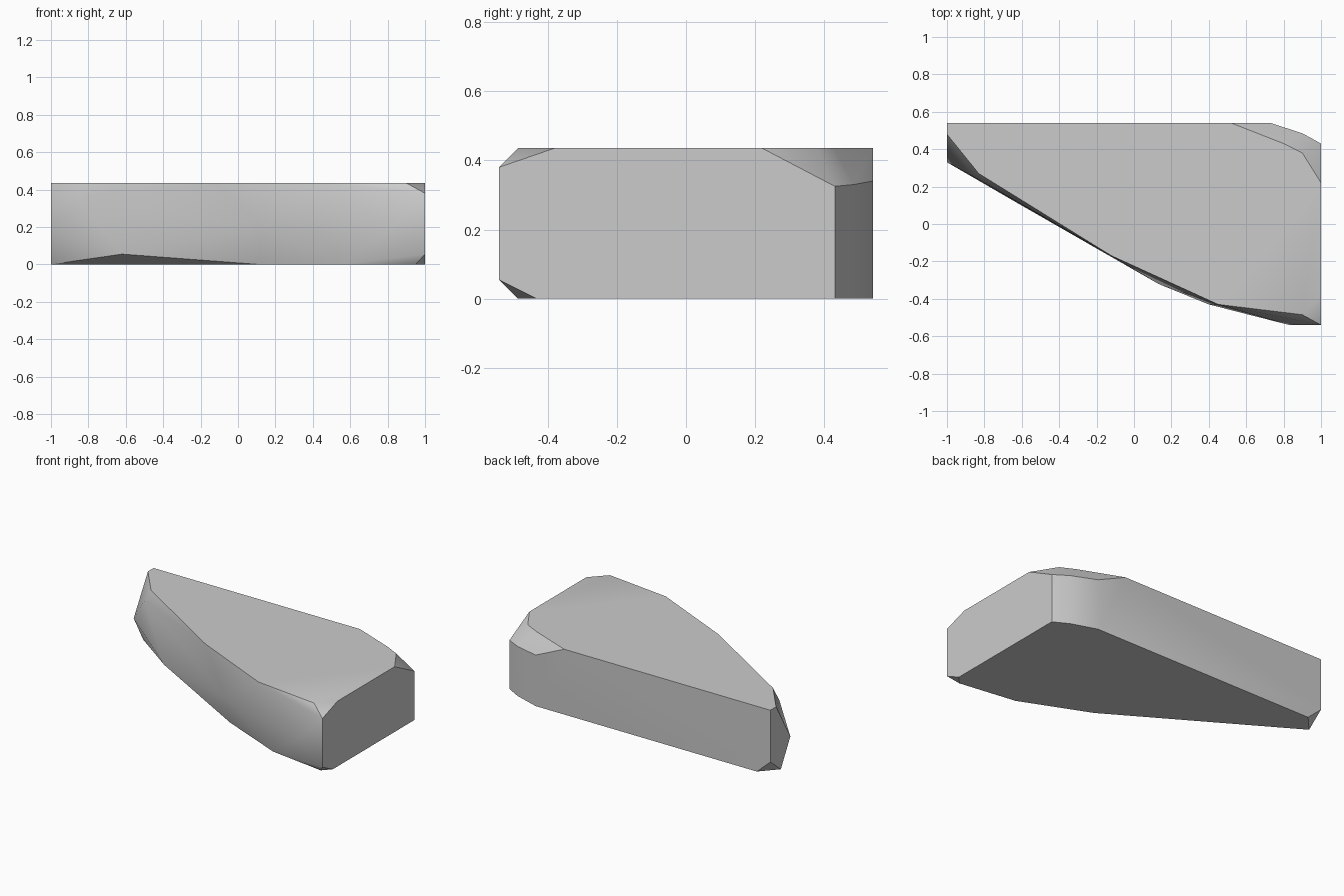
import bpy
import bmesh
from math import radians

# Remove the default cube
default_cube = bpy.data.objects.get("Cube")
if default_cube:
    bpy.data.objects.remove(default_cube, do_unlink=True)


def make_material(name, colour):
    material = bpy.data.materials.new(name)
    material.use_nodes = True
    material.diffuse_color = colour
    shader = material.node_tree.nodes["Principled BSDF"]
    shader.inputs["Base Color"].default_value = colour
    shader.inputs["Roughness"].default_value = 0.9
    return material


TOP = 0.435

# Outline of the flat ground side
underside = [(-1, .43), (-.9, .54), (.73, .54), (.9, .485), (1, .43),
             (1, -.43), (.95, -.485), (.56, -.43), (.11, -.24)]

# Outline of the flat upper side
upper_side = [(-1, .54), (-1, .48), (-.83, .27), (-.12, -.17), (.45, -.43),
              (.9, -.485), (1, -.38), (1, .22), (.9, .38), (.8, .43), (.52, .54)]

# Bulging corners of the broken flanks: x, y, height
flank_corners = [(-1, .54, .09), (-1, .33, .18), (-.62, .11, .055),
                 (-.87, .26, .36), (.13, -.32, .2), (.4, -.43, .2),
                 (.83, -.54, .2), (1, -.54, .055), (1, -.54, .38),
                 (1, .43, .325), (.9, .485, .33), (.73, .54, .34)]


def build_rock(name, material):
    mesh = bpy.data.meshes.new(name)
    bm = bmesh.new()
    corners = [(x, y, 0) for x, y in underside]
    corners += [(x, y, TOP) for x, y in upper_side]
    corners += flank_corners
    for corner in corners:
        bm.verts.new(corner)

    # Wrap the corners in a faceted skin and drop anything left inside
    hull = bmesh.ops.convex_hull(bm, input=bm.verts[:])
    loose = {v for v in hull["geom_interior"] + hull["geom_unused"]
             if isinstance(v, bmesh.types.BMVert)}
    bmesh.ops.delete(bm, geom=list(loose), context="VERTS")

    # Merge the flat faces into single polygons
    bmesh.ops.dissolve_limit(bm, angle_limit=radians(1),
                             verts=bm.verts[:], edges=bm.edges[:])
    bmesh.ops.recalc_face_normals(bm, faces=bm.faces[:])
    bm.to_mesh(mesh)
    bm.free()
    mesh.materials.append(material)
    rock = bpy.data.objects.new(name, mesh)
    bpy.context.collection.objects.link(rock)
    return rock


# Flat rock slab with soft flanks and crisp rims
stone_grey = make_material("stone_grey", (0.6, 0.6, 0.6, 1))
rock_slab = build_rock("rock_slab", stone_grey)
bpy.ops.object.select_all(action="DESELECT")
rock_slab.select_set(True)
bpy.context.view_layer.objects.active = rock_slab
bpy.ops.object.shade_smooth_by_angle(angle=radians(30))
